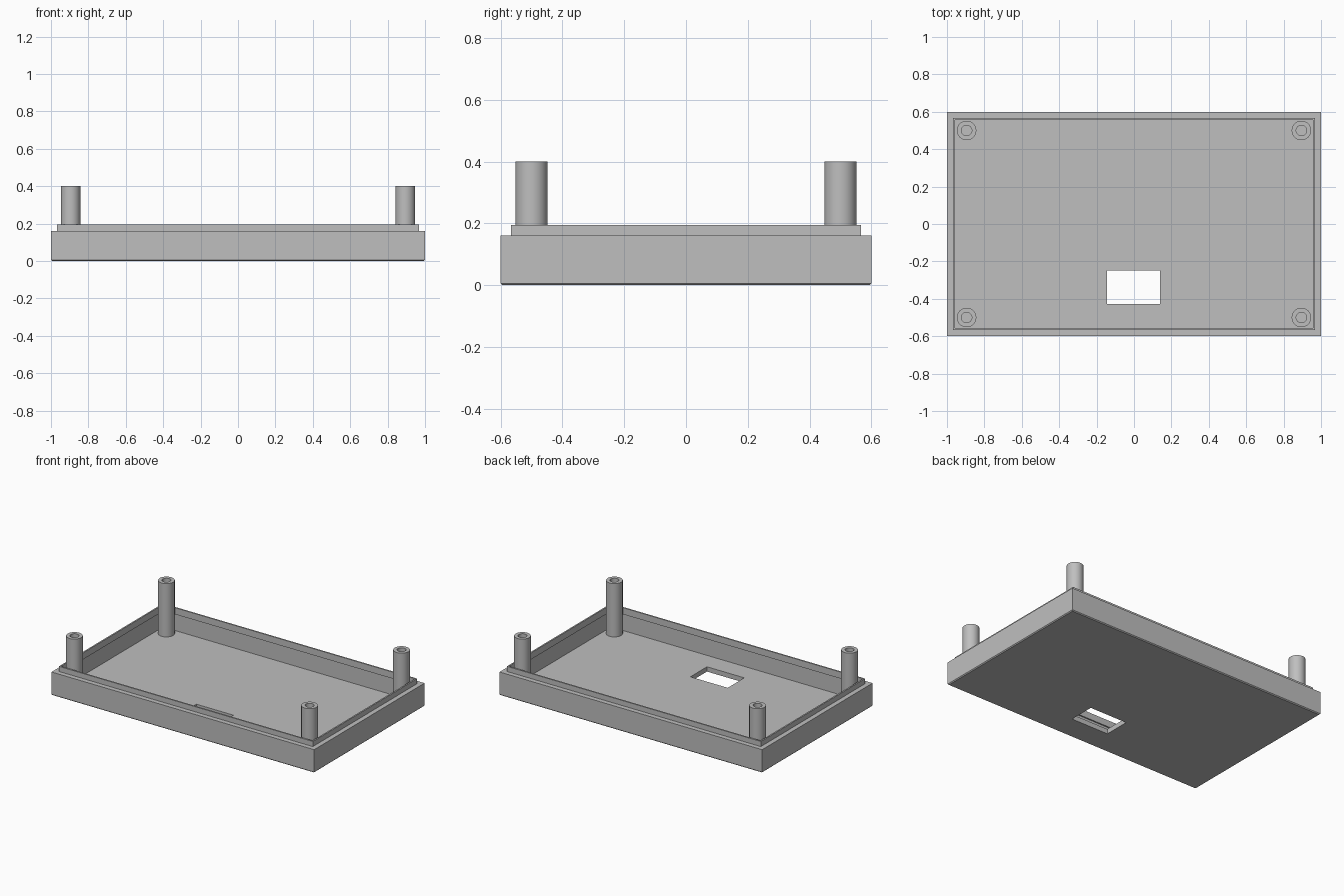
import bpy, bmesh, math

cube = bpy.data.objects.get("Cube")
if cube:
    bpy.data.objects.remove(cube, do_unlink=True)

grey = bpy.data.materials.new("light grey plastic")
grey.use_nodes = True
COLOR = (0.52, 0.52, 0.52, 1)
grey.diffuse_color = COLOR
grey.node_tree.nodes["Principled BSDF"].inputs["Base Color"].default_value = COLOR

FLOOR = 0.033      # floor thickness
LEDGE = 0.16       # top of the outer wall
LIP = 0.195        # top of the raised lip


def rect(hx, hy, z, cx=0, cy=0):
    return [(cx + sx * hx, cy + sy * hy, z)
            for sx, sy in ((-1, -1), (1, -1), (1, 1), (-1, 1))]


def inset(d, z):
    return rect(1 - d, 0.6 - d, z)


def slot(z):
    return rect(0.142, 0.09, z, -0.002, -0.338)


def circle(r, z, n=40):
    return [(r * math.cos(2 * math.pi * i / n), r * math.sin(2 * math.pi * i / n), z)
            for i in range(n)]


def closed_shell(name, loops):
    """Join each loop to the next, and the last to the first."""
    bm = bmesh.new()
    rings = [[bm.verts.new(p) for p in loop] for loop in loops]
    for a, b in zip(rings, rings[1:] + rings[:1]):
        n = len(a)
        for i in range(n):
            j = (i + 1) % n
            bm.faces.new((a[i], a[j], b[j], b[i]))
    bmesh.ops.recalc_face_normals(bm, faces=bm.faces)
    mesh = bpy.data.meshes.new(name)
    bm.to_mesh(mesh)
    bm.free()
    mesh.materials.append(grey)
    obj = bpy.data.objects.new(name, mesh)
    bpy.context.collection.objects.link(obj)
    return obj


# Tray: slot, underside, chamfer, outer wall, ledge, lip, inner wall, floor
closed_shell("tray", [
    slot(0),
    inset(0.006, 0), inset(0, 0.006),
    inset(0, LEDGE), inset(0.033, LEDGE),
    inset(0.033, LIP), inset(0.043, LIP),
    inset(0.043, 0.15), inset(0.034, 0.15),
    inset(0.034, FLOOR), slot(FLOOR),
])

# Hollow corner posts
for side, sx in (("right", -1), ("left", 1)):
    for end, sy in (("front", -1), ("back", 1)):
        post = closed_shell(f"{end}_{side}_post", [
            circle(0.052, FLOOR - 0.003), circle(0.052, 0.4),
            circle(0.028, 0.4), circle(0.028, FLOOR - 0.003),
        ])
        post.location = (sx * 0.895, sy * 0.5, 0)
        bpy.ops.object.select_all(action='DESELECT')
        post.select_set(True)
        bpy.context.view_layer.objects.active = post
        bpy.ops.object.shade_smooth_by_angle(angle=math.radians(30))
